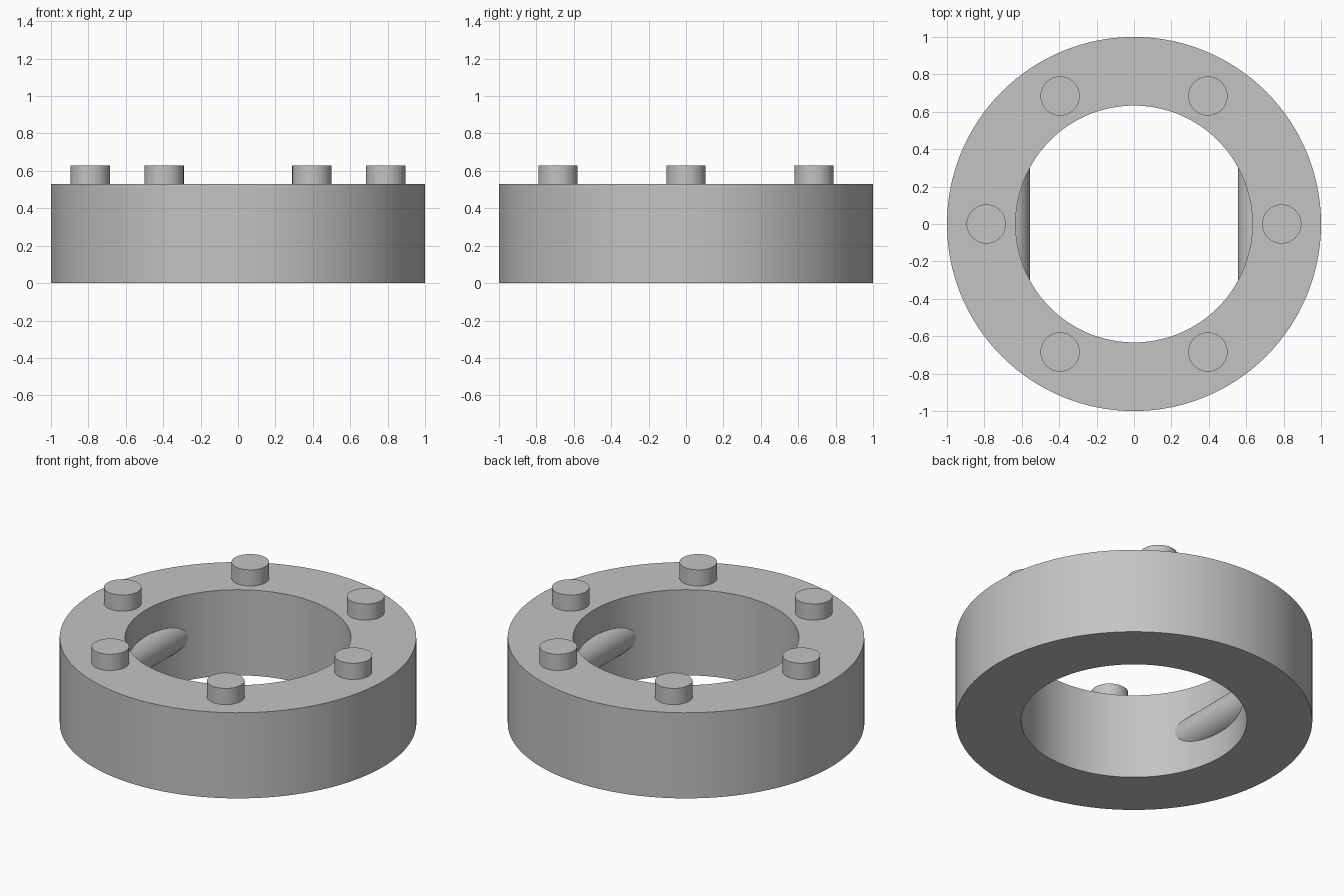
import bpy, bmesh, math
from mathutils import Matrix

if "Cube" in bpy.data.objects:
    bpy.data.objects.remove(bpy.data.objects["Cube"])

OUTER, INNER, HEIGHT = 1.0, 0.633, 0.53
PEG_RADIUS, PEG_TOP, PEG_CIRCLE = 0.105, 0.63, 0.79
ROD_RADIUS, ROD_X, ROD_LENGTH = 0.105, 0.66, 0.8

grey = bpy.data.materials.new("plain_grey")
grey.use_nodes = True
colour = (0.55, 0.55, 0.55, 1)
grey.diffuse_color = colour
grey.node_tree.nodes["Principled BSDF"].inputs["Base Color"].default_value = colour


def finish(name, bm):
    """Turn a bmesh into a smooth shaded object with sharp rims."""
    bmesh.ops.recalc_face_normals(bm, faces=bm.faces)
    mesh = bpy.data.meshes.new(name)
    bm.to_mesh(mesh)
    bm.free()
    mesh.materials.append(grey)
    obj = bpy.data.objects.new(name, mesh)
    bpy.context.collection.objects.link(obj)
    bpy.ops.object.select_all(action="DESELECT")
    obj.select_set(True)
    bpy.context.view_layer.objects.active = obj
    bpy.ops.object.shade_smooth_by_angle(angle=math.radians(30))


def cylinder(name, radius, length, matrix):
    bm = bmesh.new()
    bmesh.ops.create_cone(bm, cap_ends=True, segments=48, radius1=radius,
                          radius2=radius, depth=length, matrix=matrix)
    finish(name, bm)


# Ring body: a rectangle spun around the z axis
bm = bmesh.new()
corners = [(INNER, 0), (OUTER, 0), (OUTER, HEIGHT), (INNER, HEIGHT)]
verts = [bm.verts.new((r, 0, z)) for r, z in corners]
edges = [bm.edges.new((verts[i], verts[i - 1])) for i in range(4)]
bmesh.ops.spin(bm, geom=verts + edges, cent=(0, 0, 0), axis=(0, 0, 1),
               angle=math.tau, steps=128, use_merge=True)
bmesh.ops.remove_doubles(bm, verts=bm.verts, dist=0.0001)
finish("ring_body", bm)

# Six pegs evenly spaced on the top face
peg_height = PEG_TOP - HEIGHT
for i in range(6):
    turn = Matrix.Rotation(i * math.tau / 6, 4, "Z")
    place = Matrix.Translation((PEG_CIRCLE, 0, HEIGHT + peg_height / 2))
    cylinder(f"top_peg_{i + 1}", PEG_RADIUS, peg_height, turn @ place)

# Horizontal rods showing through the inner wall on both sides
for side, x in (("left", ROD_X), ("right", -ROD_X)):
    place = Matrix.Translation((x, 0, HEIGHT / 2))
    cylinder(f"{side}_cross_rod", ROD_RADIUS, ROD_LENGTH,
             place @ Matrix.Rotation(math.pi / 2, 4, "X"))
